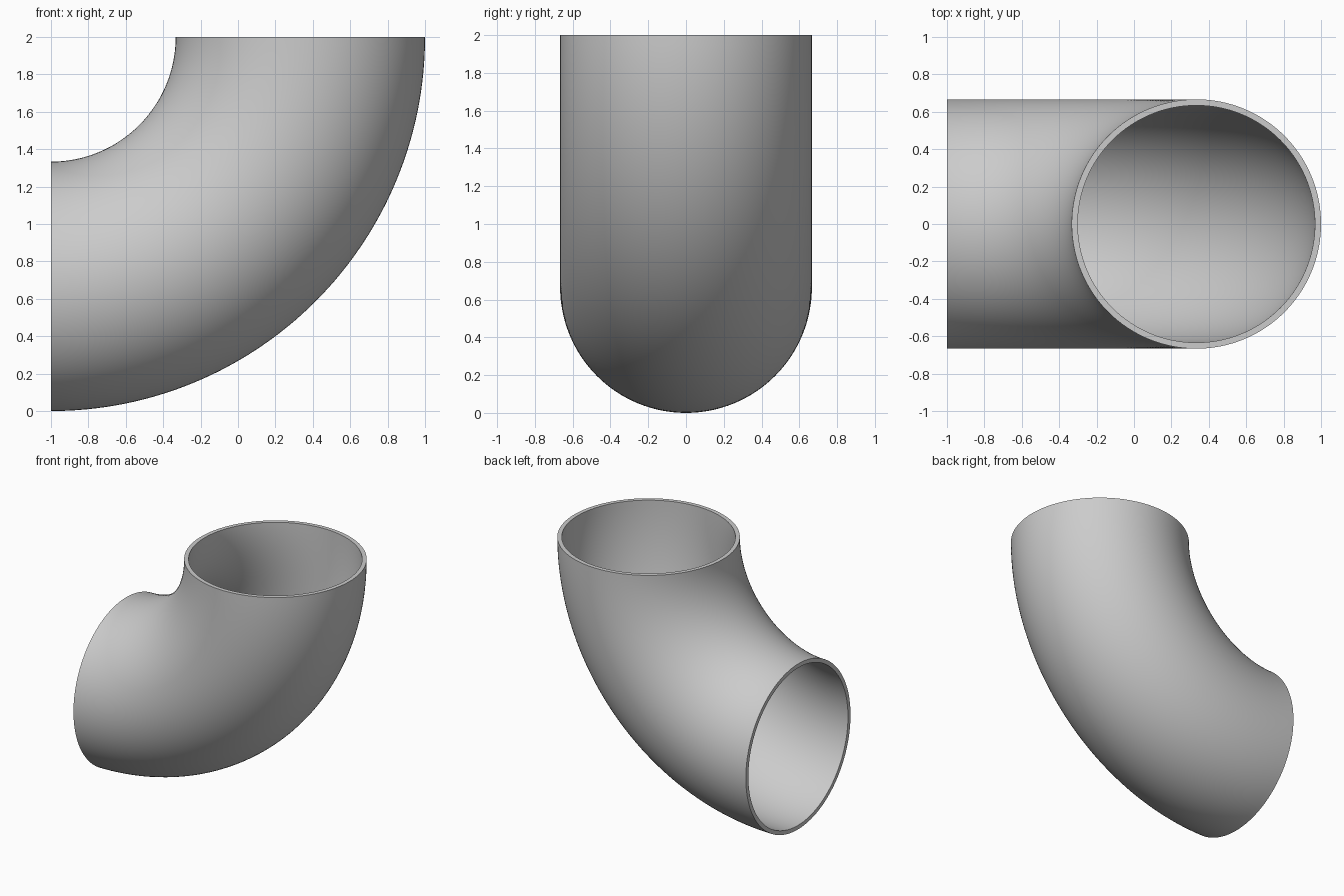
import bpy
import bmesh
import math

cube = bpy.data.objects.get("Cube")
if cube:
    bpy.data.objects.remove(cube, do_unlink=True)

BEND_RADIUS = 4 / 3
OUTER_RADIUS = 2 / 3
INNER_RADIUS = 0.634
SIDES = 128
STEPS = 64

# Plain grey material
grey = bpy.data.materials.new("grey")
colour = (0.6, 0.6, 0.6, 1)
grey.diffuse_color = colour
grey.use_nodes = True
grey.node_tree.nodes["Principled BSDF"].inputs["Base Color"].default_value = colour

bm = bmesh.new()


def add_ring(radius, step):
    """Add one circle of vertices around the bend's centreline."""
    bend = math.pi / 2 * step / STEPS
    ring = []
    for side in range(SIDES):
        turn = math.tau * side / SIDES
        reach = BEND_RADIUS + radius * math.cos(turn)
        ring.append(bm.verts.new((
            reach * math.sin(bend) - 1,
            radius * math.sin(turn),
            2 - reach * math.cos(bend))))
    return ring


# Rings run along the outer wall, then back along the inner wall
rings = [add_ring(OUTER_RADIUS, step) for step in range(STEPS + 1)]
rings += [add_ring(INNER_RADIUS, step) for step in reversed(range(STEPS + 1))]

# Joining neighbouring rings makes both walls and the two open-end rims
for index, ring in enumerate(rings):
    previous = rings[index - 1]
    for side in range(SIDES):
        bm.faces.new((previous[side - 1], previous[side], ring[side], ring[side - 1]))
bmesh.ops.recalc_face_normals(bm, faces=bm.faces[:])

mesh = bpy.data.meshes.new("pipe_elbow")
bm.to_mesh(mesh)
bm.free()
mesh.materials.append(grey)
elbow = bpy.data.objects.new("pipe_elbow", mesh)
bpy.context.collection.objects.link(elbow)

# Smooth walls with crisp rims
bpy.ops.object.select_all(action="DESELECT")
elbow.select_set(True)
bpy.context.view_layer.objects.active = elbow
bpy.ops.object.shade_smooth_by_angle(angle=math.radians(30))
